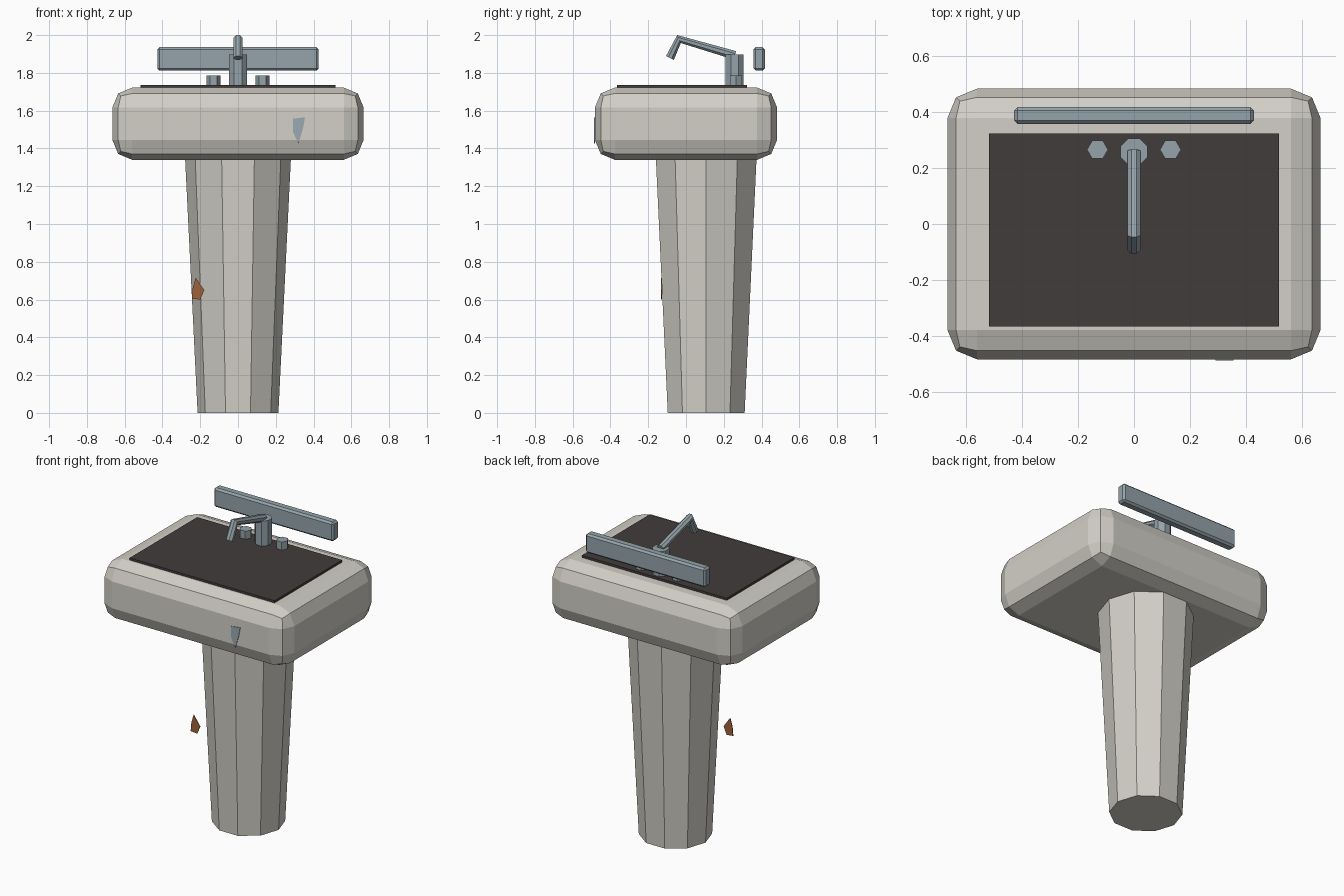
import bpy, bmesh, math
from mathutils import Vector

if "Cube" in bpy.data.objects:
    bpy.data.objects.remove(bpy.data.objects["Cube"])


def material(name, rgb):
    m = bpy.data.materials.new(name)
    m.diffuse_color = (*rgb, 1)
    m.use_nodes = True
    m.node_tree.nodes["Principled BSDF"].inputs["Base Color"].default_value = m.diffuse_color
    return m


CERAMIC = material("aged ceramic", (0.65, 0.63, 0.575))
DARK = material("dark basin", (0.055, 0.045, 0.046))
METAL = material("dull metal", (0.30, 0.37, 0.40))
CHIP = material("blue grey chip", (0.33, 0.40, 0.44))
RUST = material("rust", (0.34, 0.125, 0.045))


def finish(name, bm, mat):
    bmesh.ops.recalc_face_normals(bm, faces=bm.faces[:])
    me = bpy.data.meshes.new(name)
    bm.to_mesh(me)
    bm.free()
    me.materials.append(mat)
    ob = bpy.data.objects.new(name, me)
    bpy.context.collection.objects.link(ob)
    return ob


def box(name, lo, hi, mat, bevel=0, segments=1):
    bm = bmesh.new()
    bmesh.ops.create_cube(bm, size=1)
    for v in bm.verts:
        v.co = [(a + b) / 2 + c * (b - a) for a, b, c in zip(lo, hi, v.co)]
    if bevel:
        bmesh.ops.bevel(bm, geom=bm.edges[:], offset=bevel, segments=segments,
                        profile=0.5, affect='EDGES')
    return finish(name, bm, mat)


def loft(name, rings, mat):
    """Join rings of points into a capped solid."""
    bm = bmesh.new()
    loops = [[bm.verts.new(p) for p in r] for r in rings]
    n = len(loops[0])
    for a, b in zip(loops, loops[1:]):
        for i in range(n):
            j = (i + 1) % n
            bm.faces.new((a[i], a[j], b[j], b[i]))
    bm.faces.new(loops[0])
    bm.faces.new(loops[-1])
    return finish(name, bm, mat)


def ring(center, normal, radius, sides, turn=0):
    """Regular polygon facing along normal (normal lies in the yz plane)."""
    n = Vector(normal).normalized()
    u = Vector((1, 0, 0))
    w = n.cross(u)
    angles = [turn + math.tau * i / sides for i in range(sides)]
    return [Vector(center) + radius * (math.cos(a) * u + math.sin(a) * w) for a in angles]


def prism(name, x, y, z0, z1, r0, r1, sides, mat, turn=0):
    up = (0, 0, 1)
    return loft(name, [ring((x, y, z0), up, r0, sides, turn),
                       ring((x, y, z1), up, r1, sides, turn)], mat)


def plate(name, outline, y, mat, thick=0.004):
    return loft(name, [[(x, y + d, z) for x, z in outline] for d in (0, thick)], mat)


# Ceramic body
prism("pedestal", 0, 0.107, 0, 1.345, 0.214, 0.28, 10, CERAMIC)
box("sink_body", (-0.665, -0.482, 1.34), (0.665, 0.482, 1.722), CERAMIC, 0.105, 2)
box("dark_basin_plate", (-0.516, -0.365, 1.715), (0.516, 0.322, 1.736), DARK)

# Faucet base, knobs and bent spout
EIGHTH = math.pi / 8
prism("faucet_base", 0, 0.257, 1.72, 1.897, 0.052, 0.052, 8, METAL, EIGHTH)
for side, label in ((-1, "left"), (1, "right")):
    prism(label + "_knob", side * 0.13, 0.265, 1.72, 1.787, 0.0375, 0.0375, 6, METAL)

path = [Vector(p) for p in ((0, 0.259, 1.893), (0, -0.037, 1.979), (0, -0.085, 1.879))]
d0 = (path[1] - path[0]).normalized()
d1 = (path[2] - path[1]).normalized()
loft("spout", [ring(p, d, 0.025, 8, EIGHTH) for p, d in zip(path, (d0, d0 + d1, d1))], METAL)

# Bar behind the faucet
box("back_bar", (-0.427, 0.357, 1.812), (0.427, 0.417, 1.936), METAL, 0.012)

# Wear marks
plate("front_chip", [(0.29, 1.557), (0.355, 1.565), (0.345, 1.51), (0.32, 1.425), (0.29, 1.49)],
      -0.486, CHIP)
plate("rust_patch", [(-0.224, 0.715), (-0.178, 0.65), (-0.2, 0.60), (-0.245, 0.605), (-0.24, 0.66)],
      -0.132, RUST)
